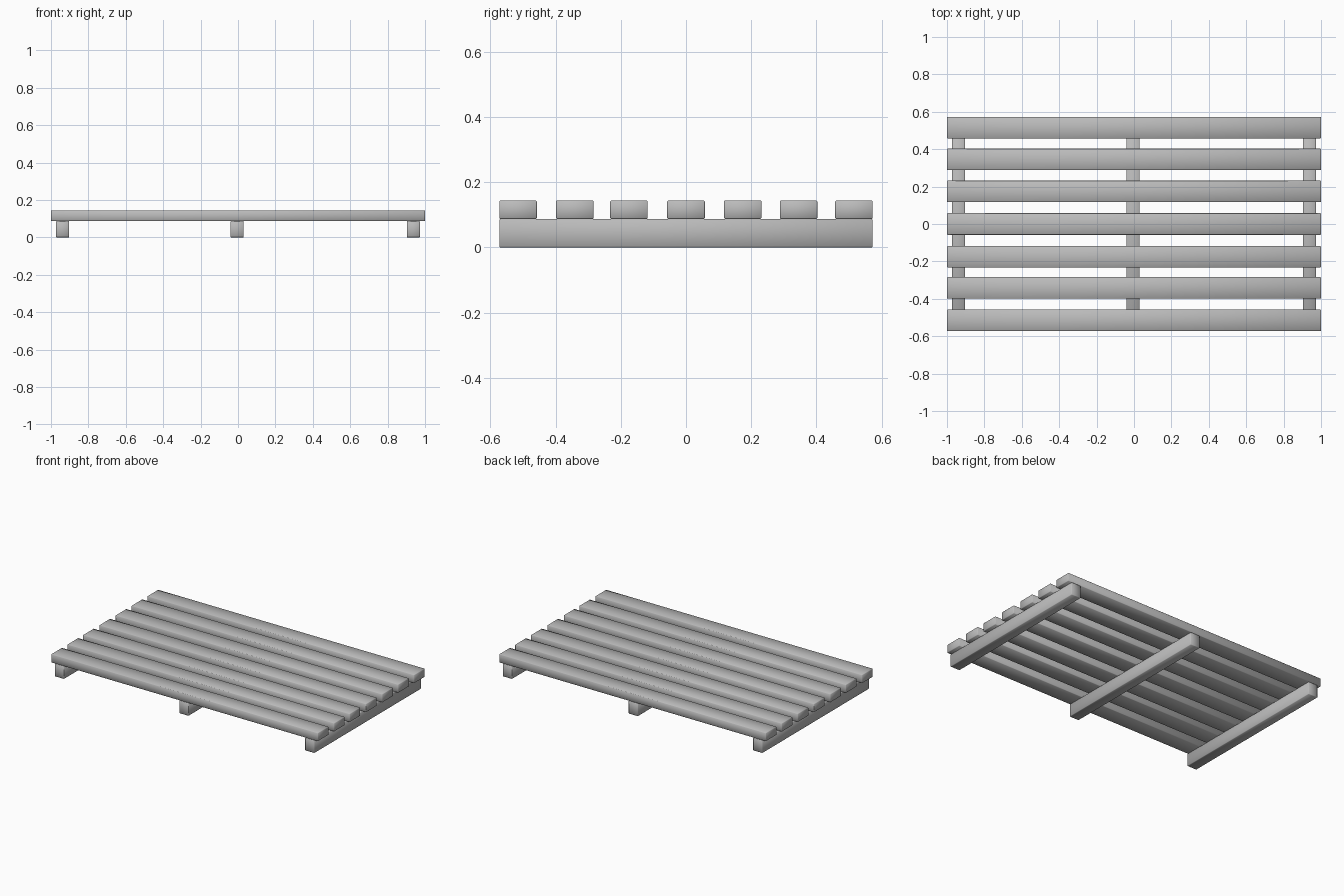
import bpy

if "Cube" in bpy.data.objects:
    bpy.data.objects.remove(bpy.data.objects["Cube"])

BEAM_HEIGHT = 0.087
SLAT_HEIGHT = 0.057

# Dark grey finish shared by all boards
grey = bpy.data.materials.new("dark_grey")
grey.diffuse_color = (0.5, 0.5, 0.5, 1)
grey.use_nodes = True
grey.node_tree.nodes["Principled BSDF"].inputs["Base Color"].default_value = grey.diffuse_color


def board(name, size, center):
    """Box-shaped plank with slightly eased edges and soft shading."""
    bpy.ops.mesh.primitive_cube_add(size=1, location=center)
    ob = bpy.context.object
    ob.name = name
    ob.scale = size
    bpy.ops.object.transform_apply(location=False, rotation=False, scale=True)
    bevel = ob.modifiers.new("eased_edges", 'BEVEL')
    bevel.width = 0.003
    bevel.segments = 1
    bpy.ops.object.shade_smooth()
    ob.data.materials.append(grey)
    return ob


# Three cross beams resting on the floor
for name, x in (("left", -0.938), ("middle", -0.005), ("right", 0.938)):
    board(f"{name}_beam", (0.071, 1.145, BEAM_HEIGHT), (x, 0, BEAM_HEIGHT / 2))

# Seven long deck slats lying across the beams
slat_z = BEAM_HEIGHT + SLAT_HEIGHT / 2
for i, y in enumerate((-0.515, -0.341, -0.175, 0.0, 0.174, 0.345, 0.515)):
    board(f"deck_slat_{i + 1}", (2.0, 0.115, SLAT_HEIGHT), (0, y, slat_z))
